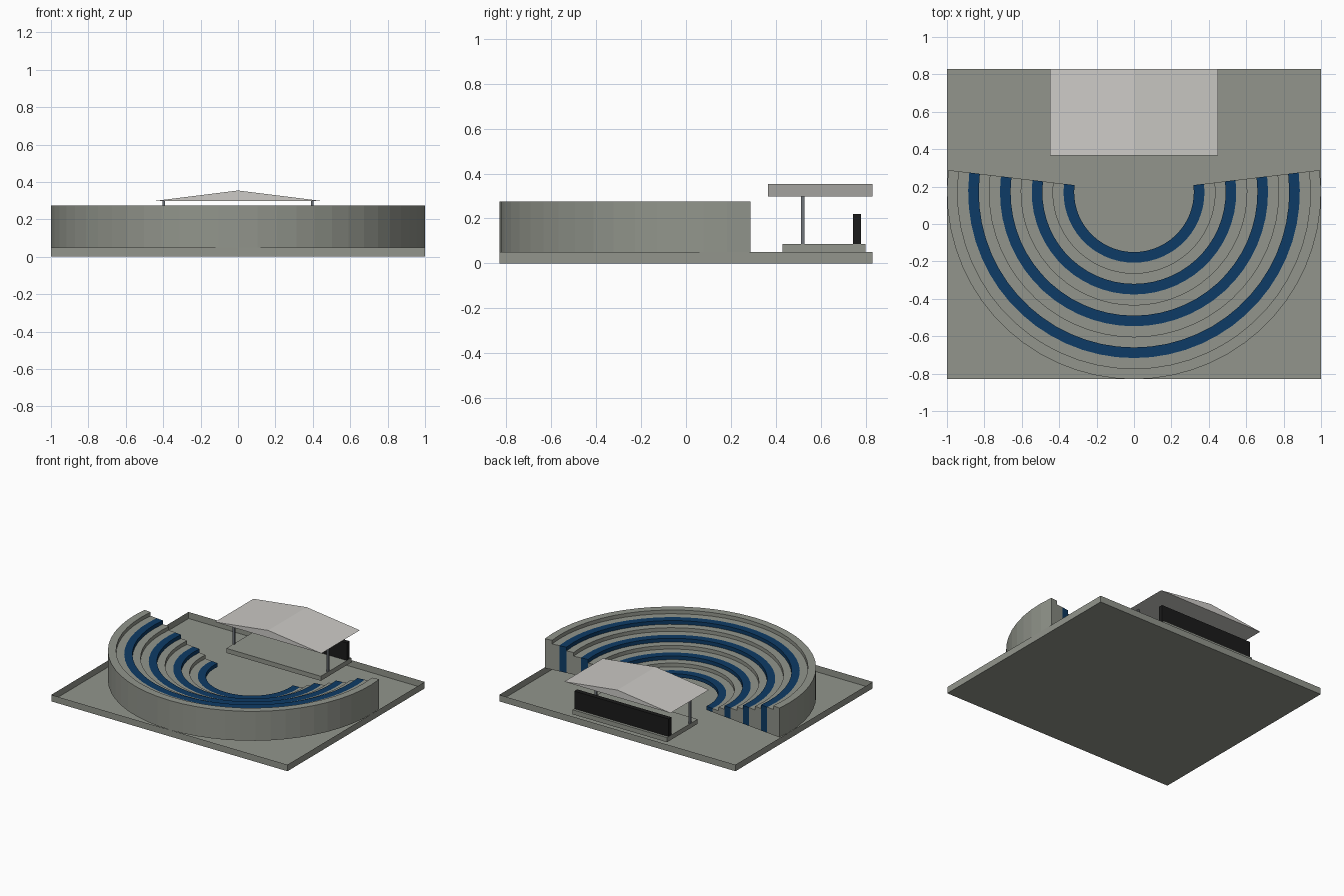
import bpy, bmesh, math

if "Cube" in bpy.data.objects:
    bpy.data.objects.remove(bpy.data.objects["Cube"])


def material(name, rgb):
    m = bpy.data.materials.new(name)
    m.diffuse_color = (*rgb, 1)
    m.use_nodes = True
    m.node_tree.nodes["Principled BSDF"].inputs["Base Color"].default_value = m.diffuse_color
    return m


CONCRETE = material("concrete", (0.287, 0.301, 0.262))
BLUE = material("seat_blue", (0.004, 0.044, 0.133))
ROOF = material("pale_roof", (0.604, 0.591, 0.565))
BLACK = material("screen_black", (0.011, 0.011, 0.011))
METAL = material("post_metal", (0.162, 0.178, 0.195))


def make_object(name, bm, *mats):
    mesh = bpy.data.meshes.new(name)
    bm.to_mesh(mesh)
    bm.free()
    for m in mats:
        mesh.materials.append(m)
    obj = bpy.data.objects.new(name, mesh)
    bpy.context.collection.objects.link(obj)
    return obj


def box(name, lo, hi, mat, open_top=False):
    bm = bmesh.new()
    bmesh.ops.create_cube(bm, size=1)
    for v in bm.verts:
        v.co = [(a + b) / 2 + c * (b - a) for a, b, c in zip(lo, hi, v.co)]
    if open_top:
        top = [f for f in bm.faces if f.normal.z > 0.9]
        bmesh.ops.delete(bm, geom=top, context='FACES_ONLY')
    return make_object(name, bm, mat)


# Ground tray: shallow walls around a low floor
box("ground_tray", (-1, -0.83, 0), (1, 0.83, 0.05), CONCRETE, open_top=True)

# Seating bowl: twelve rings in four tiers, the first ring of each tier is blue
CENTRE_Y, R_IN, R_OUT, RINGS, SEGS = 0.17, 0.32, 1.0, 12, 32
BASE, STEP = 0.05, 0.0281
OVER = math.radians(6.8)
radii = [R_IN + (R_OUT - R_IN) * k / RINGS for k in range(RINGS + 1)]
heights = [BASE + STEP * (2 * (k // 3) + (2 if k % 3 == 2 else 1)) for k in range(RINGS)]
angles = [OVER - (math.pi + 2 * OVER) * i / SEGS for i in range(SEGS + 1)]

bm = bmesh.new()


def point(r, a, z):
    return bm.verts.new((r * math.cos(a), CENTRE_Y + r * math.sin(a), z))


def quad(corners, mat_index):
    bm.faces.new([point(*c) for c in corners]).material_index = mat_index


def sweep(r0, z0, r1, z1, mat_index):
    for a, b in zip(angles, angles[1:]):
        quad([(r0, a, z0), (r1, a, z1), (r1, b, z1), (r0, b, z0)], mat_index)


below = BASE
for k, h in enumerate(heights):
    r0, r1 = radii[k], radii[k + 1]
    colour = 1 if k % 3 == 0 else 0
    if h - below > 1e-4:
        sweep(r0, below, r0, h, colour)          # riser
    sweep(r0, h, r1, h, colour)                  # tread
    for a in (angles[0], angles[-1]):            # end walls
        quad([(r0, a, BASE), (r1, a, BASE), (r1, a, h), (r0, a, h)], colour)
    below = h
sweep(R_OUT, heights[-1], R_OUT, BASE, 0)        # outer wall
sweep(R_OUT, BASE, R_IN, BASE, 0)                # underside
bmesh.ops.remove_doubles(bm, verts=bm.verts, dist=1e-4)
bmesh.ops.recalc_face_normals(bm, faces=bm.faces)
make_object("seating_bowl", bm, CONCRETE, BLUE)

# Stage, back screen and roof posts
box("stage", (-0.4, 0.43, 0.05), (0.4, 0.8, 0.085), CONCRETE)
box("back_screen", (-0.4, 0.745, 0.085), (0.4, 0.78, 0.22), BLACK)
for side, x in (("left", -0.397), ("right", 0.397)):
    box(side + "_post", (x - 0.007, 0.513, 0.085), (x + 0.007, 0.527, 0.303), METAL)

# Low gabled roof: triangle pushed back
bm = bmesh.new()
tri = bm.faces.new([bm.verts.new(p) for p in
                    ((-0.45, 0.365, 0.298), (0.45, 0.365, 0.298), (0, 0.365, 0.354))])
ext = bmesh.ops.extrude_face_region(bm, geom=[tri], use_keep_orig=True)
for v in ext["geom"]:
    if isinstance(v, bmesh.types.BMVert):
        v.co.y = 0.83
bmesh.ops.recalc_face_normals(bm, faces=bm.faces)
make_object("stage_roof", bm, ROOF)
